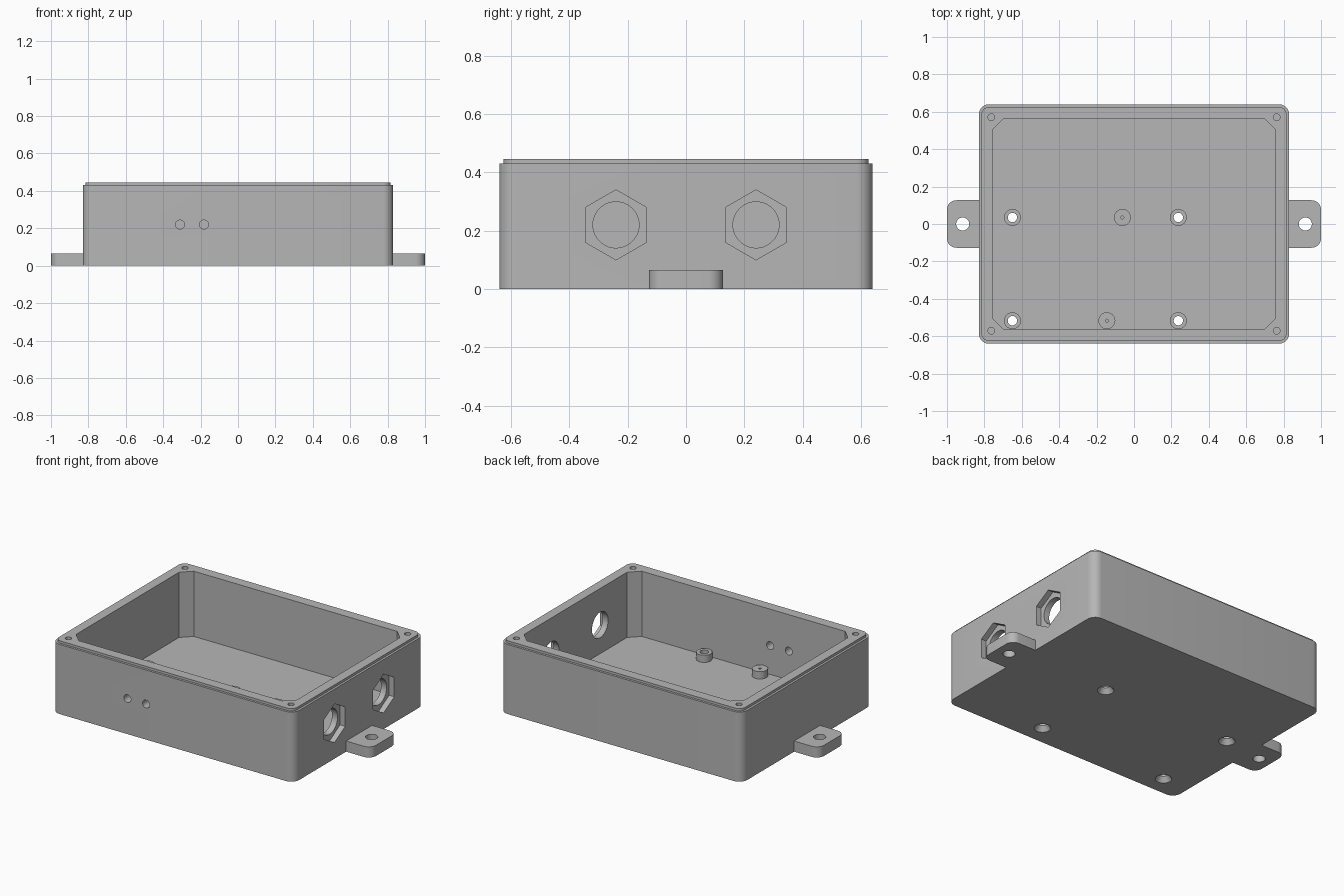
import bpy, bmesh
from math import sin, cos, pi, radians
from mathutils import Matrix, Vector

if "Cube" in bpy.data.objects:
    bpy.data.objects.remove(bpy.data.objects["Cube"])

grey = bpy.data.materials.new("grey_plastic")
grey.use_nodes = True
colour = (0.47, 0.47, 0.47, 1)
grey.diffuse_color = colour
grey.node_tree.nodes["Principled BSDF"].inputs["Base Color"].default_value = colour

HALF_X, HALF_Y = 0.83, 0.64
STEP_Z, TOP_Z, FLOOR_Z = 0.431, 0.446, 0.042
BOSS_Z = 0.087


def rounded_rect(hx, hy, r, steps=8):
    pts = []
    for k, (sx, sy) in enumerate([(1, 1), (-1, 1), (-1, -1), (1, -1)]):
        for i in range(steps + 1):
            a = (k + i / steps) * pi / 2
            pts.append((sx * (hx - r) + r * cos(a), sy * (hy - r) + r * sin(a)))
    return pts


def circle(r, n=32):
    return [(r * cos(2 * pi * i / n), r * sin(2 * pi * i / n)) for i in range(n)]


def prism(name, bottom, z0, z1, at=(0, 0, 0), axis="Z", top=None):
    """Solid between two matching outlines along the chosen axis."""
    bm = bmesh.new()
    low = [bm.verts.new((x, y, z0)) for x, y in bottom]
    high = [bm.verts.new((x, y, z1)) for x, y in (top or bottom)]
    bm.faces.new(low[::-1])
    bm.faces.new(high)
    for i in range(len(low)):
        j = (i + 1) % len(low)
        bm.faces.new((low[i], low[j], high[j], high[i]))
    turn = {"Z": Matrix(), "X": Matrix.Rotation(pi / 2, 4, "Y"),
            "Y": Matrix.Rotation(-pi / 2, 4, "X")}[axis]
    bm.transform(Matrix.Translation(Vector(at)) @ turn)
    mesh = bpy.data.meshes.new(name)
    bm.to_mesh(mesh)
    bm.free()
    mesh.materials.append(grey)
    obj = bpy.data.objects.new(name, mesh)
    bpy.context.collection.objects.link(obj)
    return obj


def combine(targets, tool, operation="DIFFERENCE"):
    """Apply the tool to each target, then discard it."""
    for obj in targets:
        mod = obj.modifiers.new("combine", "BOOLEAN")
        mod.operation, mod.solver, mod.object = operation, "EXACT", tool
        bpy.context.view_layer.objects.active = obj
        bpy.ops.object.modifier_apply(modifier=mod.name)
    bpy.data.objects.remove(tool)


# Box shell with a stepped rim
box = prism("enclosure_box", rounded_rect(HALF_X, HALF_Y, 0.055), 0, STEP_Z)
rim = prism("rim", rounded_rect(HALF_X - 0.014, HALF_Y - 0.014, 0.042), STEP_Z - 0.1, TOP_Z)
combine([box], rim, "UNION")

# Cavity with full-height chamfered corners
cavity = prism("cavity", rounded_rect(0.757, 0.563, 0.06, steps=1), FLOOR_Z, 0.6)
combine([box], cavity)

# Lid screw holes in the rim corners
for sx in (-1, 1):
    for sy in (-1, 1):
        hole = prism("screw_hole", circle(0.018, 20), 0.25, 0.6, (sx * 0.763, sy * 0.571, 0))
        combine([box], hole)

# Hexagonal nut recesses with round cable openings on one end wall
for y in (-0.24, 0.24):
    combine([box], prism("nut_recess", circle(0.12, 6), 0.795, 0.9, (0, y, 0.22), "X"))
    combine([box], prism("cable_opening", circle(0.079, 40), 0.7, 0.9, (0, y, 0.22), "X"))

# Pair of small indicator holes in the front wall
for x in (-0.31, -0.182):
    combine([box], prism("indicator_hole", circle(0.024, 24), -0.7, -0.5, (x, 0, 0.22), "Y"))

parts = [box]

# Hollow standoffs, countersunk from below
for row, y in (("back", 0.035), ("front", -0.517)):
    for side, x in (("right", -0.65), ("left", 0.237)):
        boss = prism(f"standoff_{row}_{side}", circle(0.045), FLOOR_Z - 0.004, BOSS_Z, (x, y, 0))
        combine([box, boss], prism("bore", circle(0.025), -0.1, 0.2, (x, y, 0)))
        sink = prism("countersink", circle(0.049), -0.003, 0.032, (x, y, 0), top=circle(0.024))
        combine([box], sink)
        parts.append(boss)

# Support posts with a pilot hole
for name, x, y in (("back", -0.062, 0.035), ("front", -0.145, -0.517)):
    post = prism(f"support_post_{name}", circle(0.045), FLOOR_Z - 0.004, BOSS_Z, (x, y, 0))
    combine([post], prism("pilot", circle(0.008, 12), FLOOR_Z + 0.005, 0.2, (x, y, 0)))
    parts.append(post)

# Mounting tabs at both ends
for side, s in (("right", -1), ("left", 1)):
    tab = prism(f"mounting_tab_{side}", rounded_rect(0.115, 0.127, 0.05), 0, 0.066, (s * 0.885, 0, 0))
    combine([tab], prism("tab_hole", circle(0.035), -0.1, 0.2, (s * 0.916, 0, 0)))
    parts.append(tab)

# Smooth the round surfaces, keep edges crisp
bpy.ops.object.select_all(action="DESELECT")
for obj in parts:
    obj.select_set(True)
bpy.context.view_layer.objects.active = box
bpy.ops.object.shade_smooth_by_angle(angle=radians(25))
